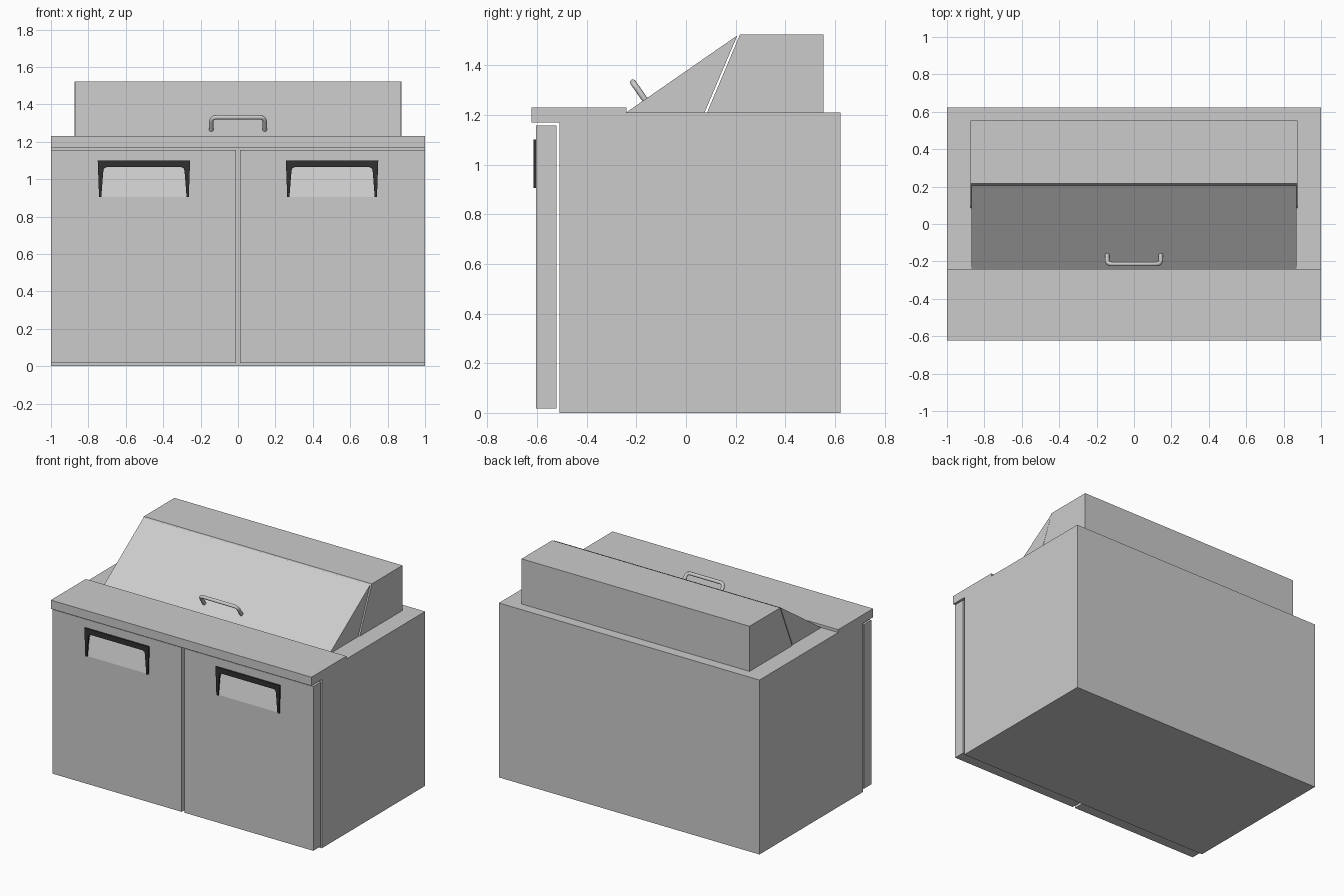
import bpy, bmesh
from mathutils import Vector

if "Cube" in bpy.data.objects:
    bpy.data.objects.remove(bpy.data.objects["Cube"])


def prism(name, pts, axis, a, b):
    """Extrude a 2D profile: (y,z) points along x, or (x,z) points along y."""
    bm = bmesh.new()
    place = (lambda p, t: (t, p[0], p[1])) if axis == 'x' else (lambda p, t: (p[0], t, p[1]))
    ends = [[bm.verts.new(place(p, t)) for p in pts] for t in (a, b)]
    for ring in ends:
        bm.faces.new(ring)
    n = len(pts)
    for i in range(n):
        j = (i + 1) % n
        bm.faces.new((ends[0][i], ends[0][j], ends[1][j], ends[1][i]))
    bmesh.ops.recalc_face_normals(bm, faces=bm.faces)
    me = bpy.data.meshes.new(name)
    bm.to_mesh(me)
    bm.free()
    ob = bpy.data.objects.new(name, me)
    bpy.context.collection.objects.link(ob)
    return ob


dark = bpy.data.materials.new("dark_plastic")
dark.diffuse_color = (0.03, 0.03, 0.03, 1)
dark.use_nodes = True
dark.node_tree.nodes["Principled BSDF"].inputs["Base Color"].default_value = dark.diffuse_color

# Cabinet with overhanging work counter
prism("cabinet", [(-.51, 0), (.623, 0), (.623, 1.21), (-.24, 1.21), (-.24, 1.23),
                  (-.623, 1.23), (-.623, 1.17), (-.51, 1.17)], 'x', -1, 1)

# Rear hood and sloping lid, separated by a thin slanted gap
prism("rear_hood", [(.085, 1.21), (.553, 1.21), (.553, 1.523), (.217, 1.523)], 'x', -.875, .875)
prism("lid", [(-.24, 1.21), (.075, 1.21), (.207, 1.52)], 'x', -.87, .87)

# Doors with sloped finger recess and dark handle surround
for s, side in ((-1, "left"), (1, "right")):
    door = prism(side + "_door", [(-.603, .018), (-.522, .018), (-.522, 1.157), (-.603, 1.157)],
                 'x', s * .01, s)
    cutter = prism("recess_cutter", [(-.603, .905), (-.62, .905), (-.62, 1.075), (-.553, 1.075)],
                   'x', s * .265, s * .74)
    cutter.hide_render = True
    mod = door.modifiers.new("recess", 'BOOLEAN')
    mod.operation = 'DIFFERENCE'
    mod.solver = 'EXACT'
    mod.object = cutter
    bpy.context.view_layer.objects.active = door
    bpy.ops.object.modifier_apply(modifier=mod.name)
    bpy.data.objects.remove(cutter)

    half = [(-.247, 1.1), (-.24, .905), (-.228, .905), (-.217, 1.045), (-.213, 1.058), (-.2, 1.064)]
    pts = half + [(-x, z) for x, z in reversed(half)]
    frame = prism(side + "_door_handle", [(x + s * .503, z) for x, z in pts], 'y', -.613, -.602)
    frame.data.materials.append(dark)

# Bent tube handle standing perpendicular to the lid
base, out = Vector((0, -.163, 1.258)), Vector((0, -.57, .82)).normalized()
half = [(.143, 0), (.143, .062), (.14, .075), (.132, .085), (.119, .089)]
path = half + [(-x, h) for x, h in reversed(half)]
curve = bpy.data.curves.new("lid_handle", 'CURVE')
curve.dimensions = '3D'
curve.bevel_depth = .012
curve.bevel_resolution = 2
curve.use_fill_caps = True
spline = curve.splines.new('POLY')
spline.points.add(len(path) - 1)
for p, (x, h) in zip(spline.points, path):
    p.co = (*(base + out * h + Vector((x, 0, 0))), 1)
handle = bpy.data.objects.new("lid_handle", curve)
bpy.context.collection.objects.link(handle)
